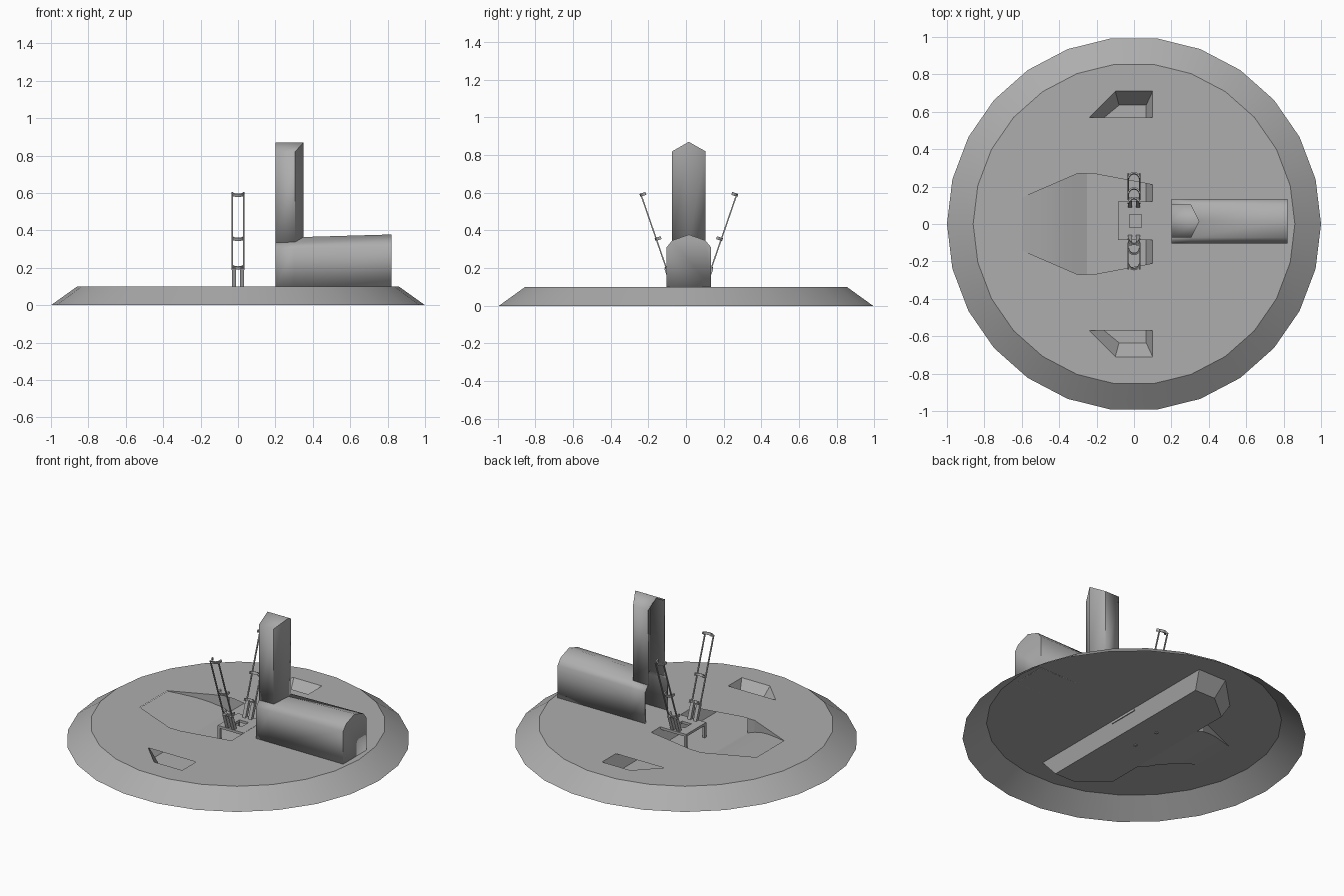
import bpy, bmesh, math
from mathutils import Vector

if "Cube" in bpy.data.objects:
    bpy.data.objects.remove(bpy.data.objects["Cube"])

CY = 0.015          # centre line of the buildings and launch table
TOP, FLOOR = 0.10, 0.006
GREY = bpy.data.materials.new("dark_grey")
GREY.diffuse_color = (0.42, 0.42, 0.42, 1)
GREY.use_nodes = True
GREY.node_tree.nodes["Principled BSDF"].inputs["Base Color"].default_value = GREY.diffuse_color


def add(name, bm, angle=0):
    """Turn a bmesh into an object, smooth below the given angle."""
    me = bpy.data.meshes.new(name)
    bm.to_mesh(me)
    bm.free()
    me.materials.append(GREY)
    if angle:
        for p in me.polygons:
            p.use_smooth = True
        me.set_sharp_from_angle(angle=math.radians(angle))
    ob = bpy.data.objects.new(name, me)
    bpy.context.collection.objects.link(ob)
    return ob


def make(name, verts, faces, thick=0.0, fix=True, angle=0):
    bm = bmesh.new()
    vs = [bm.verts.new(p) for p in verts]
    for f in faces:
        bm.faces.new([vs[i] for i in f])
    if fix:
        bmesh.ops.recalc_face_normals(bm, faces=bm.faces)
    ob = add(name, bm, angle)
    if thick:
        m = ob.modifiers.new("shell", 'SOLIDIFY')
        m.thickness, m.offset = thick, -1
    return ob


def loft(rows):
    """Quads joining equal-length rows of points."""
    n = len(rows[0])
    verts = [p for r in rows for p in r]
    faces = [(i * n + j, i * n + j + 1, (i + 1) * n + j + 1, (i + 1) * n + j)
             for i in range(len(rows) - 1) for j in range(n - 1)]
    return verts, faces


def bar(name, a, b, w, d, side=Vector((1, 0, 0))):
    """Square bar from a to b; w along side, d across it."""
    a, b = Vector(a), Vector(b)
    t = (b - a).normalized()
    s = side * w / 2
    u = t.cross(side).normalized() * d / 2
    v = [p + i * s + j * u for p in (a, b) for i, j in ((-1, -1), (1, -1), (1, 1), (-1, 1))]
    f = [(0, 1, 2, 3), (4, 5, 6, 7)] + [(i, (i + 1) % 4, (i + 1) % 4 + 4, i + 4) for i in range(4)]
    return make(name, v, f)


# --- pad: 26-sided deck with the trench and two vent openings, plus sloped rim, open underneath
N = 26
ring = lambda r, z: [(r * math.cos(2 * math.pi * i / N), r * math.sin(2 * math.pi * i / N), z) for i in range(N)]
half = [(-0.6, 0.14), (-0.3, 0.27), (-0.22, 0.27), (0.1, 0.21)]
trench = half + [(x, -y) for x, y in reversed(half)]
vent = [(-0.24, 0.57), (0.1, 0.57), (0.1, 0.71), (-0.1, 0.71)]
bm = bmesh.new()
edges, loops = [], []
for pts in (ring(0.86, TOP), trench, vent, [(x, -y) for x, y in vent]):
    vs = [bm.verts.new((p[0], p[1], TOP)) for p in pts]
    loops.append(vs)
    edges += [bm.edges.new((vs[i - 1], vs[i])) for i in range(len(vs))]
bmesh.ops.triangle_fill(bm, use_beauty=True, edges=edges, normal=(0, 0, 1))
for f in bm.faces:
    f.normal_update()
    if f.normal.z < 0:
        f.normal_flip()
foot = [bm.verts.new(p) for p in ring(1.0, 0.0)]
for i in range(N):
    bm.faces.new((foot[i - 1], foot[i], loops[0][i], loops[0][i - 1]))
add("launch_pad", bm, 30)

# --- exhaust tunnel: floor and sloped walls hanging under the deck
low = [(-0.25, 0.27), (-0.25, 0.495), (-0.08, 0.635), (0.065, 0.635)]
high = [(-0.31, 0.27), (-0.31, 0.5), (-0.1, 0.71), (0.1, 0.71)]
loop = lambda pts, z: [(x, y, z) for x, y in pts] + [(x, -y, z) for x, y in reversed(pts)]
v, f = loft([loop(low, FLOOR), loop(high, TOP)])
make("exhaust_tunnel", v, f + [tuple(range(8))], fix=False)

# --- curved ramp leading into the trench, with side walls
prof = [(-0.6, TOP - 0.003, 0.14), (-0.52, 0.085, 0.175), (-0.44, 0.07, 0.21), (-0.37, 0.051, 0.24),
        (-0.3, 0.024, 0.27), (-0.25, FLOOR, 0.27)]
v, f = loft([[(x, -w, z), (x, w, z)] for x, z, w in prof])
make("trench_ramp", v, f, angle=45)
for s, nm in ((-1, "front"), (1, "back")):
    v, f = loft([[(x, s * w, z), (x, s * w, TOP)] for x, z, w in prof])
    make("ramp_wall_" + nm, v, f)

# --- launch table with a square opening, and its two legs
outer = [(-0.085, -0.085), (0.1, -0.085), (0.1, 0.12), (-0.085, 0.12)]
inner = [(-0.025, -0.018), (0.04, -0.018), (0.04, 0.05), (-0.025, 0.05)]
v = [(x, y, z) for z in (0.085, TOP + 0.001) for pts in (outer, inner) for x, y in pts]
f = []
for i in range(4):
    j = (i + 1) % 4
    f += [(i, j, j + 4, i + 4), (i + 8, j + 8, j + 12, i + 12),
          (i, j, j + 8, i + 8), (i + 4, j + 4, j + 12, i + 12)]
make("launch_table", v, f)
for y, nm in ((-0.077, "front"), (0.112, "back")):
    bar("table_leg_" + nm, (-0.077, y, 0), (-0.077, y, 0.087), 0.016, 0.016)

# --- two leaning support arms: feet, rails and curved clamps
for s, nm in ((-1, "front"), (1, "back")):
    A, B = Vector((0, s * 0.085, TOP)), Vector((0, s * 0.254, 0.59))
    A.y += CY
    B.y += CY
    t = (B - A).normalized()
    inw = Vector((0, -s * t.z, abs(t.y)))       # towards the centre, square to the arm
    at = lambda z: A + t * ((z - TOP) / t.z)
    for x in (-1, 1):
        bar(f"arm_foot_{nm}", at(TOP - 0.01) + Vector((x * 0.021, 0, 0)),
            at(0.2) + Vector((x * 0.021, 0, 0)), 0.022, 0.022)
        bar(f"arm_rail_{nm}", at(0.19) + Vector((x * 0.03, 0, 0)),
            at(0.59) + Vector((x * 0.03, 0, 0)), 0.007, 0.007)
    for z in (0.2, 0.353, 0.588):
        rows = []
        for i in range(9):
            a = math.pi * i / 8
            d = Vector((math.cos(a), 0, 0)) - inw * math.sin(a)
            c = at(z) + inw * 0.027
            q = [c + d * r + t * h for r, h in
                 ((0.026, -0.008), (0.034, -0.008), (0.034, 0.008), (0.026, 0.008))]
            rows.append(q + q[:1])
        v, f = loft(rows)
        make(f"arm_clamp_{nm}", v, f + [(0, 1, 2, 3), (40, 41, 42, 43)])

# --- long hangar, open towards the launch table
section = lambda x, w, k, r: [(x, CY - 0.118, TOP), (x, CY - 0.118, w), (x, CY - 0.088, k), (x, CY, r),
                              (x, CY + 0.088, k), (x, CY + 0.118, w), (x, CY + 0.118, TOP)]
s0, s1, s2 = section(0.2, 0.3, 0.335, 0.36), section(0.3, 0.302, 0.337, 0.363), section(0.82, 0.31, 0.347, 0.378)
v, f = loft([s0, s1, s2])
del f[2:4]                                       # roof left open below the tower
make("hangar", v, f + [tuple(range(14, 21))], thick=0.01, angle=42)

# --- tall tower with a pointed back and gabled roof
plan = [(0.2, CY - 0.088, 0.82), (0.305, CY - 0.088, 0.82), (0.35, CY, 0.87), (0.305, CY + 0.088, 0.82),
        (0.2, CY + 0.088, 0.82)]
v, f = loft([[(x, y, 0.333) for x, y, z in plan], plan])
v.append((0.2, CY, 0.87))
make("tower", v, f + [(5, 6, 7, 10), (10, 7, 8, 9)], thick=0.012, angle=61)
